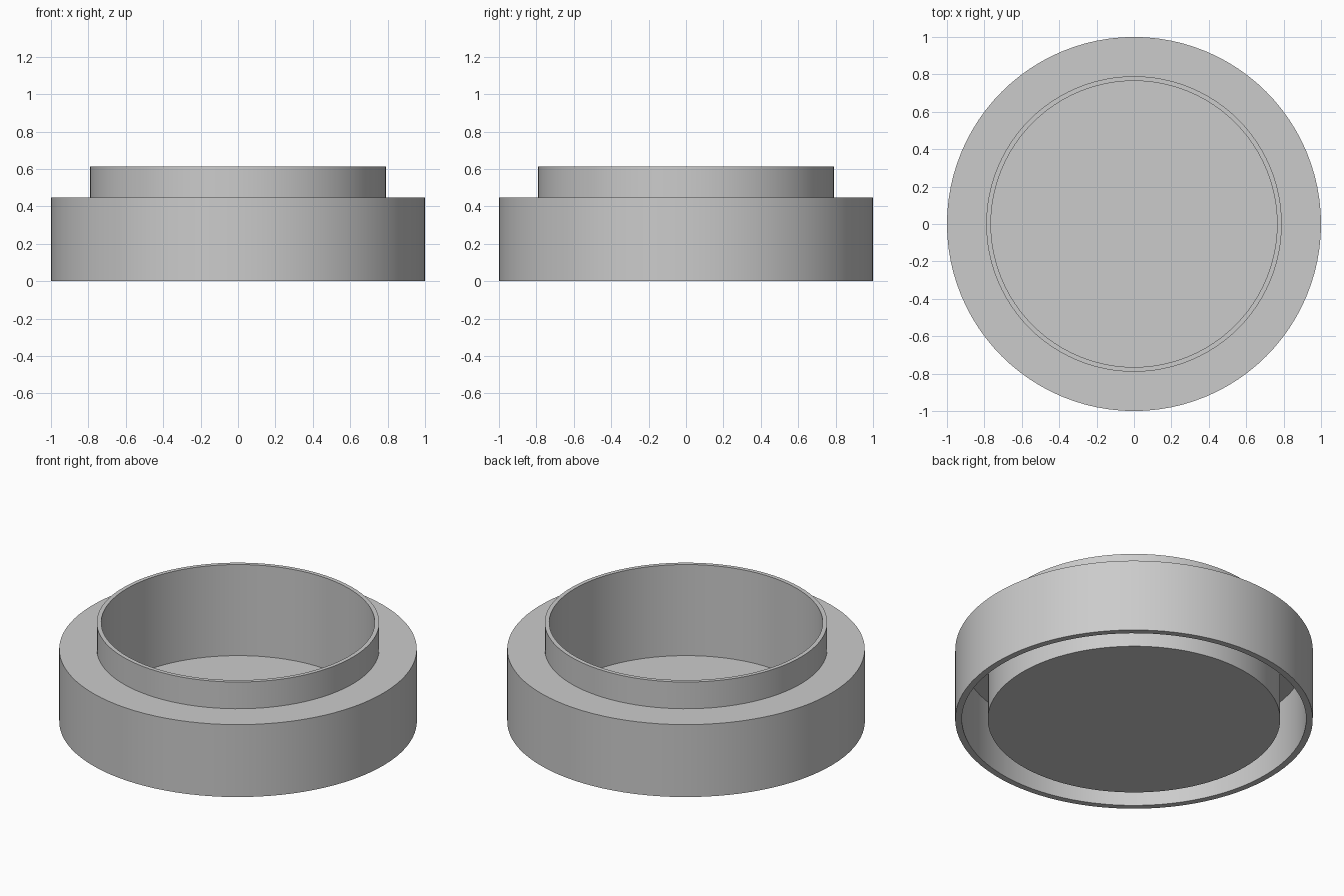
import bpy, bmesh, math

SEGMENTS = 96

cube = bpy.data.objects.get("Cube")
if cube:
    bpy.data.objects.remove(cube, do_unlink=True)

# Plain grey material
grey = bpy.data.materials.new("plain grey")
grey.use_nodes = True
colour = (0.6, 0.6, 0.6, 1)
grey.diffuse_color = colour
grey.node_tree.nodes["Principled BSDF"].inputs["Base Color"].default_value = colour


def lathe(name, profile):
    """Turn an open (radius, height) profile about z and cap both ends."""
    bm = bmesh.new()
    rings = []
    for r, z in profile:
        angles = [math.tau * i / SEGMENTS for i in range(SEGMENTS)]
        rings.append([bm.verts.new((r * math.cos(a), r * math.sin(a), z)) for a in angles])
    for low, high in zip(rings, rings[1:]):
        for i in range(SEGMENTS):
            j = (i + 1) % SEGMENTS
            bm.faces.new((low[i], low[j], high[j], high[i]))
    bm.faces.new(rings[0][::-1])
    bm.faces.new(rings[-1])
    bmesh.ops.recalc_face_normals(bm, faces=bm.faces)
    mesh = bpy.data.meshes.new(name)
    bm.to_mesh(mesh)
    bm.free()
    mesh.materials.append(grey)
    obj = bpy.data.objects.new(name, mesh)
    bpy.context.collection.objects.link(obj)
    bpy.ops.object.select_all(action="DESELECT")
    obj.select_set(True)
    bpy.context.view_layer.objects.active = obj
    bpy.ops.object.shade_smooth_by_angle(angle=math.radians(30))
    return obj


# Cup with a hollow outer skirt, as one closed turned body
cup, collar, bore = 0.818, 0.79, 0.765
skirt_inner, skirt_outer = 0.963, 1.0
ceiling, shoulder, rim, floor = 0.405, 0.447, 0.612, 0.05

lathe("flanged_cup", [
    (cup, 0), (cup, ceiling),                   # cup wall below the flange
    (skirt_inner, ceiling), (skirt_inner, 0),   # underside groove
    (skirt_outer, 0), (skirt_outer, shoulder),  # outer skirt
    (collar, shoulder), (collar, rim),          # raised collar
    (bore, rim), (bore, floor),                 # inside wall down to the floor
])
